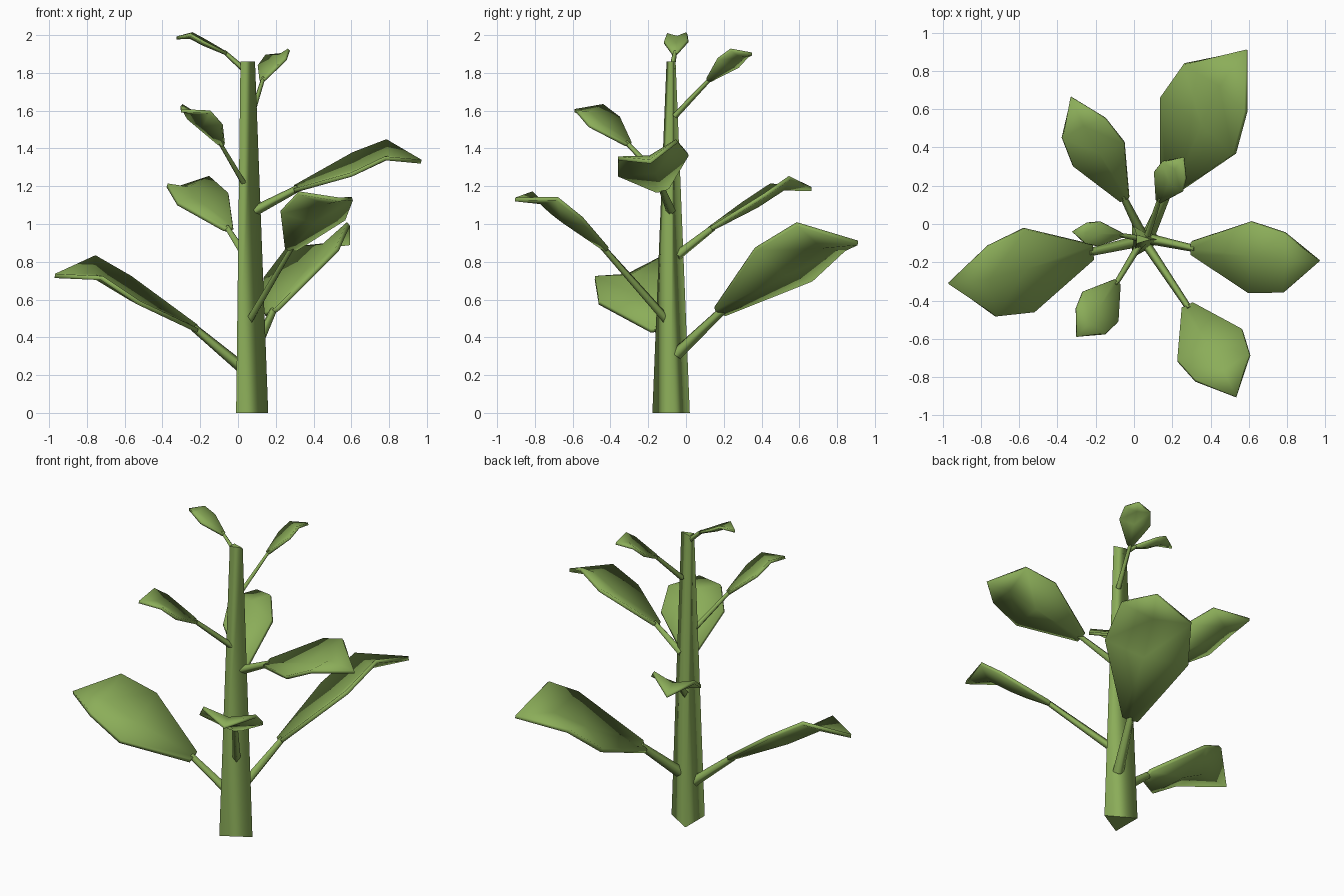
import bpy, bmesh, math
from mathutils import Vector, Matrix

if "Cube" in bpy.data.objects:
    bpy.data.objects.remove(bpy.data.objects["Cube"])

green = bpy.data.materials.new("leaf green")
green.diffuse_color = (0.26, 0.42, 0.10, 1)
green.use_nodes = True
green.node_tree.nodes["Principled BSDF"].inputs["Base Color"].default_value = green.diffuse_color


def finish(name, bm):
    bmesh.ops.recalc_face_normals(bm, faces=bm.faces)
    me = bpy.data.meshes.new(name)
    bm.to_mesh(me)
    bm.free()
    me.materials.append(green)
    ob = bpy.data.objects.new(name, me)
    bpy.context.collection.objects.link(ob)
    return ob


def loft(name, bottom, top):
    """Closed smooth-sided prism between two rings, with sharp cap edges."""
    bm = bmesh.new()
    a = [bm.verts.new(p) for p in bottom]
    b = [bm.verts.new(p) for p in top]
    n = len(a)
    for i in range(n):
        j = (i + 1) % n
        bm.faces.new((a[i], a[j], b[j], b[i])).smooth = True
    for cap in (bm.faces.new(a[::-1]), bm.faces.new(b)):
        for e in cap.edges:
            e.smooth = False
    return finish(name, bm)


# Main stem: three-sided, tapering and flattened at the top
loft("stem",
     [(0.16, -0.08, 0), (-0.01, 0.02, 0), (-0.01, -0.178, 0)],
     [(0.09, -0.08, 1.86), (0.013, -0.055, 1.86), (0.013, -0.103, 1.86)])


def stalk(name, start, end, r0, r1):
    u = (end - start).normalized()
    side = Vector((0, 0, 1)).cross(u).normalized()
    up = u.cross(side)

    def ring(c, r):
        return [c + r * (side * math.cos(t) + up * math.sin(t))
                for t in (k * math.pi / 2 for k in range(4))]
    loft(name, ring(start, r0), ring(end, r1))


# Leaf template for unit length: along, half width, edge height, midrib height
ROWS = [(0.0, 0.05, 0.01, 0.0), (0.48, 0.28, 0.10, 0.04), (0.76, 0.235, 0.155, 0.09)]


def leaf(name, base, tip, roll, width):
    u = tip - base
    size = u.length
    u.normalize()
    left = Matrix.Rotation(math.radians(roll), 3, u) @ Vector((0, 0, 1)).cross(u).normalized()
    up = u.cross(left)
    bm = bmesh.new()
    rows = []
    for along, half, edge, mid in ROWS:
        half *= width
        rows.append([bm.verts.new(base + size * (u * along + left * v + up * h))
                     for v, h in ((-half, edge), (0, mid), (half, edge))])
    end = bm.verts.new(tip)
    for a, b in zip(rows, rows[1:]):
        for i in (0, 1):
            bm.faces.new((a[i], b[i], b[i + 1], a[i + 1]))
    for i in (0, 1):
        bm.faces.new((rows[-1][i], end, rows[-1][i + 1]))
    ob = finish(name, bm)
    thick = ob.modifiers.new("thickness", 'SOLIDIFY')
    thick.thickness = 0.012 + 0.014 * size
    thick.offset = 0
    bpy.ops.object.select_all(action='DESELECT')
    ob.select_set(True)
    bpy.context.view_layer.objects.active = ob
    bpy.ops.object.shade_smooth_by_angle(angle=math.radians(50))


# Leaves: stalk start, leaf base, leaf tip, roll, relative width
LEAVES = [
    ("low_back", (0.08, -0.05, 0.31), (0.18, 0.18, 0.53), (0.59, 0.91, 0.90), -20, 1.0),
    ("low_left", (0.02, -0.09, 0.24), (-0.22, -0.145, 0.44), (-0.97, -0.31, 0.725), -18, 1.0),
    ("low_front", (0.06, -0.10, 0.49), (0.28, -0.43, 0.865), (0.535, -0.905, 1.13), -6, 1.12),
    ("mid_back", (0.04, -0.05, 0.83), (-0.05, 0.13, 0.97), (-0.33, 0.665, 1.185), -10, 0.83),
    ("mid_right", (0.09, -0.08, 1.07), (0.30, -0.125, 1.18), (0.97, -0.19, 1.33), 17, 1.0),
    ("high_front", (0.04, -0.09, 1.20), (-0.09, -0.305, 1.42), (-0.30, -0.59, 1.60), -11, 1.1),
    ("high_back", (0.07, -0.06, 1.57), (0.13, 0.12, 1.76), (0.26, 0.35, 1.90), -14, 1.1),
    ("top_left", (0.03, -0.075, 1.82), (-0.06, -0.06, 1.90), (-0.325, -0.04, 1.985), -3, 0.82),
]
for name, start, base, tip, roll, width in LEAVES:
    start, base, tip = Vector(start), Vector(base), Vector(tip)
    size = (tip - base).length
    end = base + (base - start).normalized() * 0.02
    stalk(name + "_stalk", start, end, 0.008 + 0.028 * size, 0.006 + 0.018 * size)
    leaf(name + "_leaf", base, tip, roll, width)
